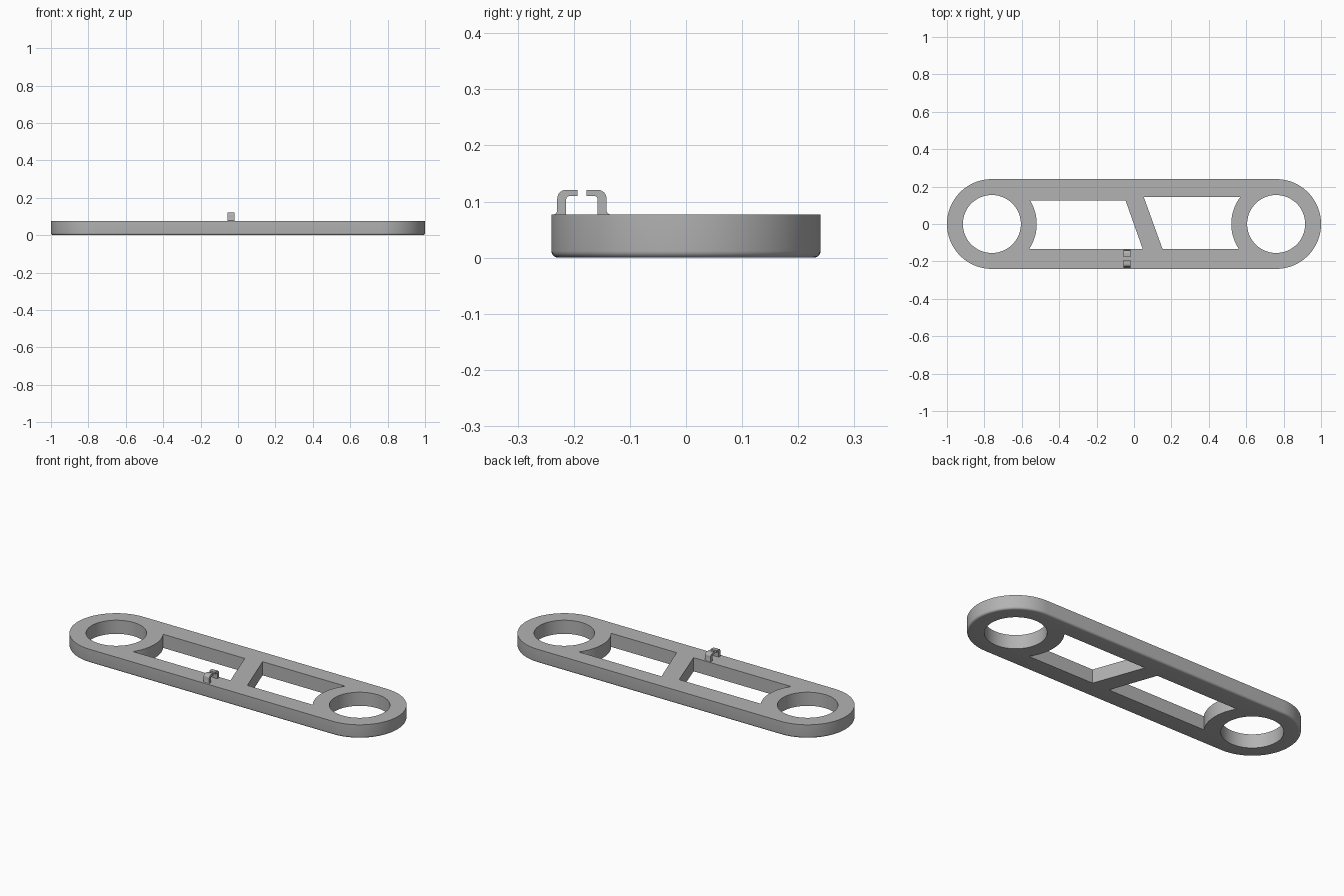
import bpy
import bmesh
from math import cos, sin, pi, asin, radians

cube = bpy.data.objects.get("Cube")
if cube:
    bpy.data.objects.remove(cube, do_unlink=True)

# One plain grey for everything
grey = bpy.data.materials.new("plain_grey")
grey.use_nodes = True
colour = (0.45, 0.45, 0.45, 1)
grey.diffuse_color = colour
grey.node_tree.nodes["Principled BSDF"].inputs["Base Color"].default_value = colour

HEIGHT = 0.077
END_X, END_R, HOLE_R = 0.76, 0.24, 0.155
FILLET = 0.012


def arc(cx, cy, r, start, end, steps):
    return [(cx + r * cos(start + (end - start) * i / steps),
             cy + r * sin(start + (end - start) * i / steps)) for i in range(steps + 1)]


def stadium(r):
    return (arc(END_X, 0, r, -pi / 2, pi / 2, 48)
            + arc(-END_X, 0, r, pi / 2, 3 * pi / 2, 48))


def window(side, low, high, diagonal):
    # Opening bounded by the round collar at one end and the slanted brace at the other
    curve = arc(END_X, 0, END_R, pi - asin(low / END_R), pi - asin(high / END_R), 20)
    return [(side * x, y) for x, y in curve] + diagonal


def finish(bm, name):
    bmesh.ops.recalc_face_normals(bm, faces=bm.faces)
    mesh = bpy.data.meshes.new(name)
    bm.to_mesh(mesh)
    bm.free()
    mesh.materials.append(grey)
    obj = bpy.data.objects.new(name, mesh)
    bpy.context.collection.objects.link(obj)
    bpy.ops.object.select_all(action="DESELECT")
    obj.select_set(True)
    bpy.context.view_layer.objects.active = obj
    bpy.ops.object.shade_smooth_by_angle(angle=radians(35))
    return obj


def add_wall(bm, levels):
    # Joins outlines at rising heights; returns the lowest and highest edge loops
    rings = [[bm.verts.new((x, y, z)) for x, y in pts] for pts, z in levels]
    n = len(rings[0])
    for a, b in zip(rings, rings[1:]):
        for i in range(n):
            j = (i + 1) % n
            bm.faces.new((a[i], a[j], b[j], b[i]))
    return [[bm.edges.get((r[i], r[(i + 1) % n])) for i in range(n)]
            for r in (rings[0], rings[-1])]


# Frame plate: rounded lower rim, two round holes, two windows
bm = bmesh.new()
rim = []
for i in range(6):
    a = i / 5 * pi / 2
    rim.append((stadium(END_R - FILLET * (1 - sin(a))), FILLET * (1 - cos(a))))
walls = [rim + [(stadium(END_R), HEIGHT)]]
openings = [arc(s * END_X, 0, HOLE_R, 0, 2 * pi, 80)[:-1] for s in (-1, 1)]
openings.append(window(-1, -0.135, 0.125, [(-0.045, 0.125), (0.047, -0.135)]))
openings.append(window(1, -0.135, 0.145, [(0.052, 0.145), (0.153, -0.135)]))
walls += [[(pts, 0), (pts, HEIGHT)] for pts in openings]
bottom, top = [], []
for levels in walls:
    low, high = add_wall(bm, levels)
    bottom += low
    top += high
for loop, up in ((bottom, -1), (top, 1)):
    bmesh.ops.triangle_fill(bm, edges=loop, use_beauty=True, normal=(0, 0, up))
finish(bm, "frame_plate")

# Pair of facing hooks on the front rail
HOOK_Y, HOOK_X, HOOK_W = -0.1855, -0.037, 0.036


def hook(name, side):
    outer, inner, tip, crown, lip = 0.044, 0.028, 0.008, 0.121, 0.110
    base = HEIGHT - 0.003
    profile = [(tip, lip), (tip, crown)]
    profile += arc(outer - 0.016, crown - 0.016, 0.016, pi / 2, 0, 8)
    profile += [(outer, HEIGHT + 0.006), (outer + 0.002, HEIGHT + 0.002),
                (outer + 0.006, HEIGHT), (outer + 0.006, base), (inner, base)]
    profile += arc(inner - 0.006, lip - 0.006, 0.006, 0, pi / 2, 5)
    bm = bmesh.new()
    face = bm.faces.new([bm.verts.new((HOOK_X - HOOK_W / 2, HOOK_Y + side * d, z))
                         for d, z in profile])
    sweep = bmesh.ops.extrude_face_region(bm, geom=[face])
    bmesh.ops.translate(bm, vec=(HOOK_W, 0, 0),
                        verts=[v for v in sweep["geom"] if isinstance(v, bmesh.types.BMVert)])
    finish(bm, name)


hook("front_hook", -1)
hook("rear_hook", 1)
